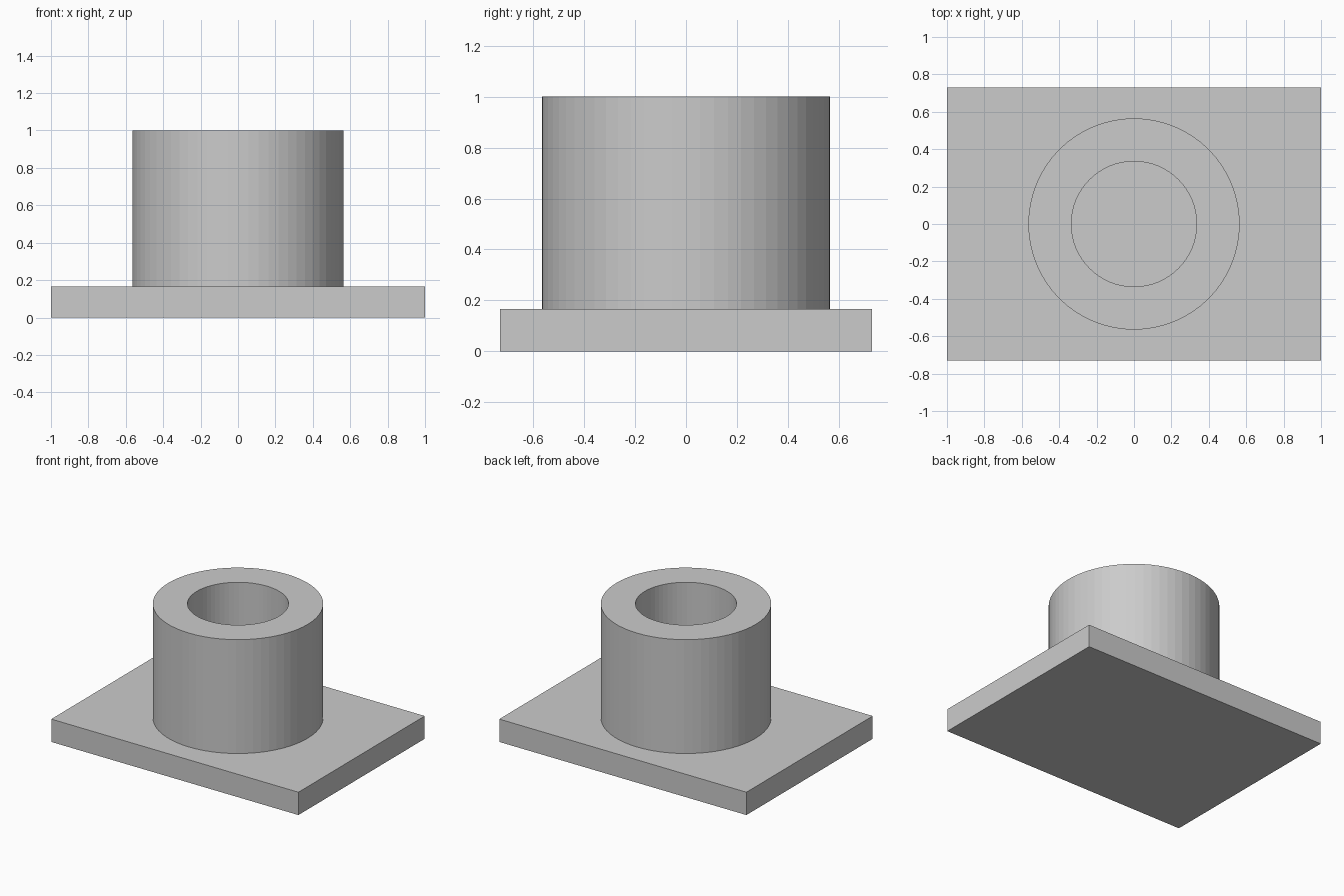
import bpy, bmesh
from mathutils import Matrix, Vector
from math import tau

if "Cube" in bpy.data.objects:
    bpy.data.objects.remove(bpy.data.objects["Cube"])

PLATE = (2.0, 1.46, 0.167)
R_OUT, R_IN, TOP = 0.565, 0.335, 1.0
SIDES = 64


def add_object(name, bm):
    bmesh.ops.recalc_face_normals(bm, faces=bm.faces)
    mesh = bpy.data.meshes.new(name)
    bm.to_mesh(mesh)
    bm.free()
    obj = bpy.data.objects.new(name, mesh)
    bpy.context.collection.objects.link(obj)
    return obj


# Rectangular base plate
bm = bmesh.new()
bmesh.ops.create_cube(bm, size=1, matrix=Matrix.Translation((0, 0, PLATE[2] / 2))
                      @ Matrix.Diagonal((*PLATE, 1)))
plate = add_object("flanged_sleeve", bm)

# Round sleeve: rectangular wall section spun around z, sunk into the plate
bm = bmesh.new()
section = [(R_IN, 0.08), (R_OUT, 0.08), (R_OUT, TOP), (R_IN, TOP)]
verts = [bm.verts.new((r, 0, z)) for r, z in section]
edges = [bm.edges.new((verts[i], verts[(i + 1) % 4])) for i in range(4)]
bmesh.ops.spin(bm, geom=verts + edges, cent=Vector(), axis=Vector((0, 0, 1)),
               angle=tau, steps=SIDES, use_merge=True)
bmesh.ops.remove_doubles(bm, verts=bm.verts, dist=1e-5)
sleeve = add_object("sleeve_helper", bm)
sleeve.hide_render = True
sleeve.hide_set(True)

# Fuse sleeve and plate into one solid, leaving a blind bore down to the plate
union = plate.modifiers.new("join_sleeve", 'BOOLEAN')
union.operation = 'UNION'
union.solver = 'EXACT'
union.object = sleeve
